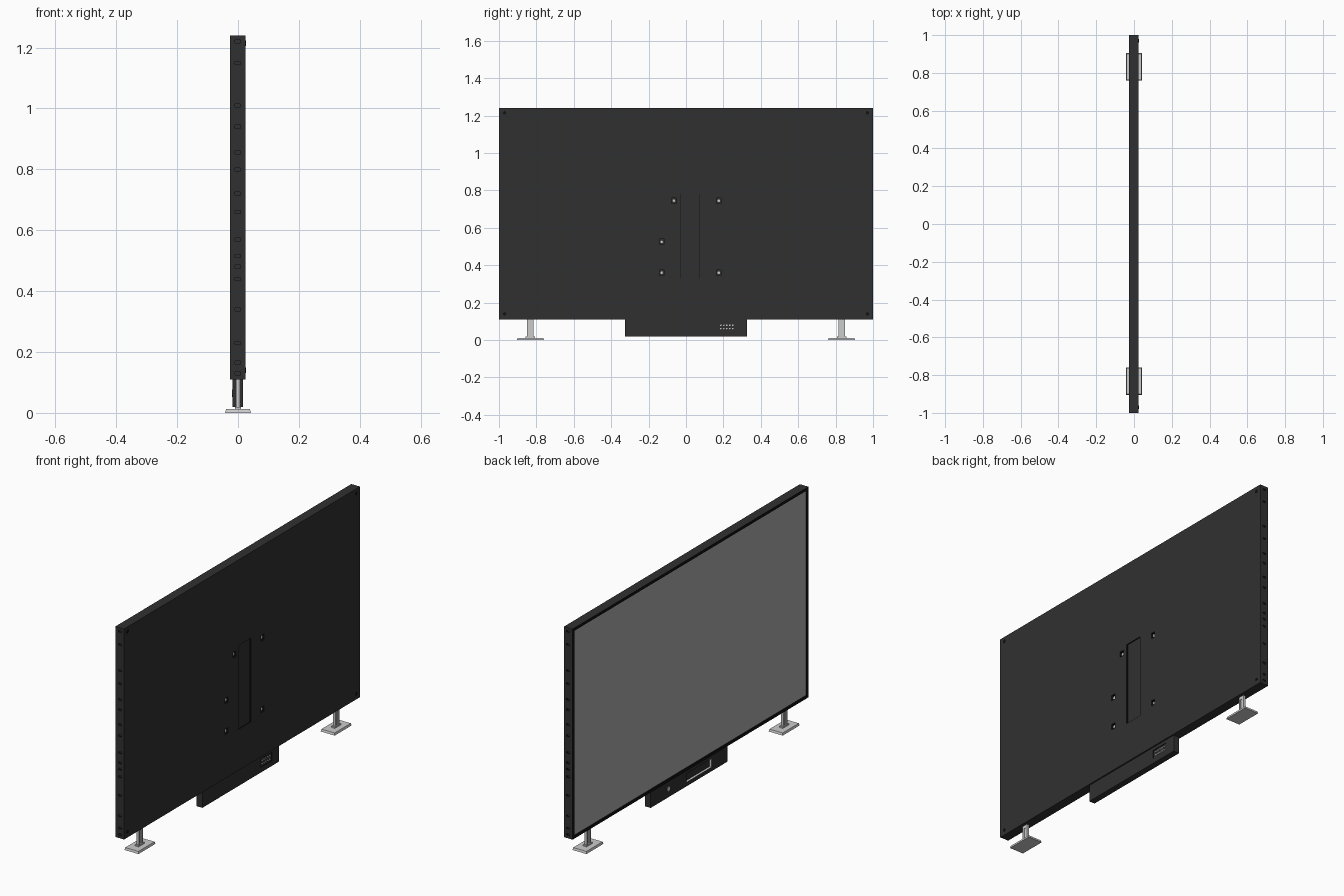
import bpy
from math import pi
from mathutils import Vector, Matrix
import bmesh

if "Cube" in bpy.data.objects:
    bpy.data.objects.remove(bpy.data.objects["Cube"], do_unlink=True)


def material(name, r, g, b):
    mat = bpy.data.materials.new(name)
    mat.use_nodes = True
    mat.diffuse_color = (r, g, b, 1)
    mat.node_tree.nodes["Principled BSDF"].inputs["Base Color"].default_value = (r, g, b, 1)
    return mat


CASE = material("charcoal casing", 0.03, 0.03, 0.03)
BLACK = material("black trim", 0.006, 0.006, 0.006)
GLASS = material("grey screen", 0.4, 0.4, 0.4)
METAL = material("light metal", 0.6, 0.6, 0.6)


def finish(name, bm, *mats):
    mesh = bpy.data.meshes.new(name)
    bm.to_mesh(mesh)
    bm.free()
    for mat in mats:
        mesh.materials.append(mat)
    obj = bpy.data.objects.new(name, mesh)
    bpy.context.collection.objects.link(obj)
    return obj


def add_box(bm, center, size):
    xf = Matrix.Translation(center) @ Matrix.Diagonal((*size, 1))
    return bmesh.ops.create_cube(bm, size=1, matrix=xf)["verts"]


def add_disc(bm, center, radius, depth, sides=12):
    # Cylinder with its axis along x
    xf = Matrix.Translation(center) @ Matrix.Rotation(pi / 2, 4, "Y")
    bmesh.ops.create_cone(bm, cap_ends=True, segments=sides, radius1=radius,
                          radius2=radius, depth=depth, matrix=xf)


def box(name, center, size, mat):
    bm = bmesh.new()
    add_box(bm, center, size)
    return finish(name, bm, mat)


def carve(target, pockets, floor, wall, axis):
    # Cut box pockets; faces across the axis become floors, the rest walls
    bm = bmesh.new()
    for center, size in pockets:
        add_box(bm, center, size)
    bm.normal_update()
    for face in bm.faces:
        face.material_index = 0 if abs(face.normal[axis]) > 0.9 else 1
    cutter = finish("cutter", bm, floor, wall)
    cutter.hide_render = True
    mod = target.modifiers.new("pockets", "BOOLEAN")
    mod.operation = "DIFFERENCE"
    mod.solver = "EXACT"
    mod.material_mode = "TRANSFER"
    mod.object = cutter
    bpy.context.view_layer.objects.active = target
    bpy.ops.object.modifier_apply(modifier=mod.name)
    bpy.data.objects.remove(cutter, do_unlink=True)


# Panel casing
BACK, SCREEN = 0.024, -0.026
panel = box("panel_casing", (-0.001, 0, 0.675), (0.05, 2, 1.13), CASE)

# Bezel and recessed screen on the -x side
carve(panel, [((SCREEN, 0, 0.675), (0.008, 1.97, 1.10))], GLASS, BLACK, 0)
bm = bmesh.new()
for side in (-1, 1):
    add_box(bm, (SCREEN, side * 0.9925, 0.675), (0.002, 0.015, 1.13))
    add_box(bm, (SCREEN, 0, 0.675 + side * 0.5575), (0.002, 1.97, 0.015))
finish("bezel", bm, BLACK)

# Shallow wall-mount channel with a deeper groove down each edge
carve(panel, [((BACK, 0.0225, 0.555), (0.012, 0.105, 0.45))], CASE, BLACK, 0)
bm = bmesh.new()
for y in (-0.028, 0.073):
    add_box(bm, (0.0185, y, 0.555), (0.002, 0.004, 0.45))
finish("mount_channel_seams", bm, BLACK)

# Wall-mount sockets with bolts
sockets = [(-0.065, 0.745), (0.175, 0.745), (-0.13, 0.525), (-0.13, 0.36), (0.175, 0.36)]
carve(panel, [((BACK, y, z), (0.03, 0.026, 0.03)) for y, z in sockets], CASE, BLACK, 0)
bm = bmesh.new()
for y, z in sockets:
    add_disc(bm, (0.012, y, z), 0.009, 0.012)
finish("mount_bolts", bm, METAL)

# Corner screws on the back
bm = bmesh.new()
for y in (-0.97, 0.97):
    for z in (0.14, 1.215):
        add_disc(bm, (BACK, y, z), 0.009, 0.003)
finish("corner_screws", bm, BLACK)

# Vent slots down both narrow sides
heights = [1.22, 1.15, 1.01, 0.94, 0.855, 0.8, 0.72, 0.66, 0.57, 0.515,
           0.48, 0.44, 0.34, 0.23, 0.165, 0.13]
slots = [((-0.001, side, z), (0.018, 0.012, 0.01)) for side in (-1, 1) for z in heights]
carve(panel, slots, CASE, BLACK, 1)

# Control box under the panel
control = box("control_box", (-0.001, 0, 0.065), (0.034, 0.65, 0.09), CASE)
carve(control, [((-0.018, -0.085, 0.065), (0.024, 0.21, 0.046))], CASE, METAL, 0)
carve(control, [((0.016, 0.216, 0.07), (0.008, 0.1, 0.046))], CASE, BLACK, 0)

# Sensor on the screen side
bm = bmesh.new()
add_disc(bm, (-0.018, 0.175, 0.065), 0.012, 0.004, 16)
finish("sensor", bm, METAL)

# Connector pins on the back
bm = bmesh.new()
for col in range(5):
    for row in range(2):
        add_disc(bm, (0.013, 0.186 + col * 0.016, 0.061 + row * 0.018), 0.004, 0.004, 8)
finish("connector_pins", bm, METAL)

# Feet: tapered base plate, collar and slotted post
for label, side in (("right", -1), ("left", 1)):
    y = side * 0.832
    bm = bmesh.new()
    verts = add_box(bm, (0, y, 0.006), (0.084, 0.144, 0.012))
    for v in verts:
        if v.co.z > 0.006:
            v.co.x *= 0.93
            v.co.y = y + (v.co.y - y) * 0.95
    add_box(bm, (0, y, 0.015), (0.02, 0.05, 0.008))
    for edge in (-1, 1):
        add_box(bm, (0, y + edge * 0.012, 0.063), (0.014, 0.010, 0.1))
    add_box(bm, (0, y, 0.063), (0.006, 0.016, 0.1))
    add_box(bm, (0, y, 0.102), (0.014, 0.034, 0.018))
    finish(label + "_foot", bm, METAL)
